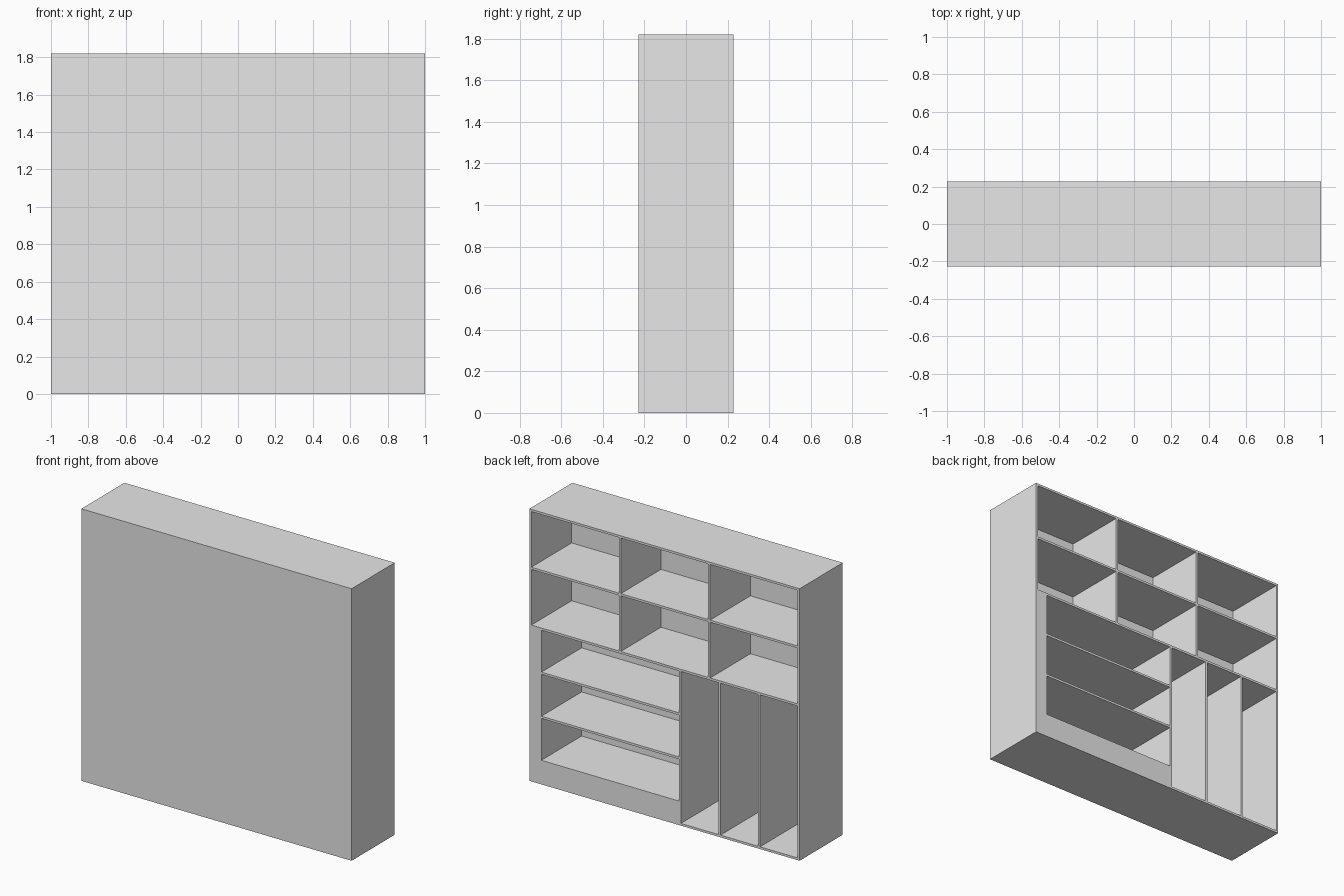
import bpy
import bmesh
from mathutils import Matrix, Vector

if "Cube" in bpy.data.objects:
    bpy.data.objects.remove(bpy.data.objects["Cube"], do_unlink=True)

WIDTH, DEPTH, HEIGHT = 2.0, 0.455, 1.82
BOARD = 0.015                      # thickness of boards and dividers
BACK_Y = DEPTH / 2                 # open side of the cabinet
PANEL_Y = -DEPTH / 2 + 0.03        # inner face of the closed panel


def add_box(bm, lo, hi):
    lo, hi = Vector(lo), Vector(hi)
    matrix = Matrix.Translation((lo + hi) / 2) @ Matrix.Diagonal((*(hi - lo), 1))
    bmesh.ops.create_cube(bm, size=1, matrix=matrix)


def make_object(name, bm):
    mesh = bpy.data.meshes.new(name)
    bm.to_mesh(mesh)
    bm.free()
    obj = bpy.data.objects.new(name, mesh)
    bpy.context.collection.objects.link(obj)
    return obj


def add_compartments(bm, x0, x1, z0, z1, columns, rows):
    """Split a rectangle into equal openings separated by thin boards."""
    w = (x1 - x0 - BOARD * (columns - 1)) / columns
    h = (z1 - z0 - BOARD * (rows - 1)) / rows
    for c in range(columns):
        for r in range(rows):
            x = x0 + c * (w + BOARD)
            z = z0 + r * (h + BOARD)
            add_box(bm, (x, PANEL_Y, z), (x + w, BACK_Y + 0.1, z + h))


# Solid cabinet block
bm = bmesh.new()
add_box(bm, (-WIDTH / 2, -DEPTH / 2, 0), (WIDTH / 2, DEPTH / 2, HEIGHT))
cabinet = make_object("shelf_cabinet", bm)

# Openings: two rows of cubbies, wide shelves, tall upright bays
side = WIDTH / 2 - BOARD
bm = bmesh.new()
add_compartments(bm, -side, side, 1.046, HEIGHT - BOARD, 3, 2)
add_compartments(bm, -0.107, 0.911, 0.161, 1.031, 1, 3)
add_compartments(bm, -side, -0.122, BOARD, 1.031, 3, 1)
cutter = make_object("compartment_cutter", bm)
cutter.hide_render = True

# Carve the openings, then drop the cutter
cut = cabinet.modifiers.new("compartments", "BOOLEAN")
cut.operation = "DIFFERENCE"
cut.solver = "EXACT"
cut.object = cutter
bpy.context.view_layer.objects.active = cabinet
bpy.ops.object.modifier_apply(modifier=cut.name)
bpy.data.objects.remove(cutter, do_unlink=True)

# One plain grey finish
grey = bpy.data.materials.new("light_grey")
grey.use_nodes = True
grey.diffuse_color = (0.8, 0.8, 0.8, 1)
grey.node_tree.nodes["Principled BSDF"].inputs["Base Color"].default_value = (0.8, 0.8, 0.8, 1)
cabinet.data.materials.clear()
cabinet.data.materials.append(grey)
